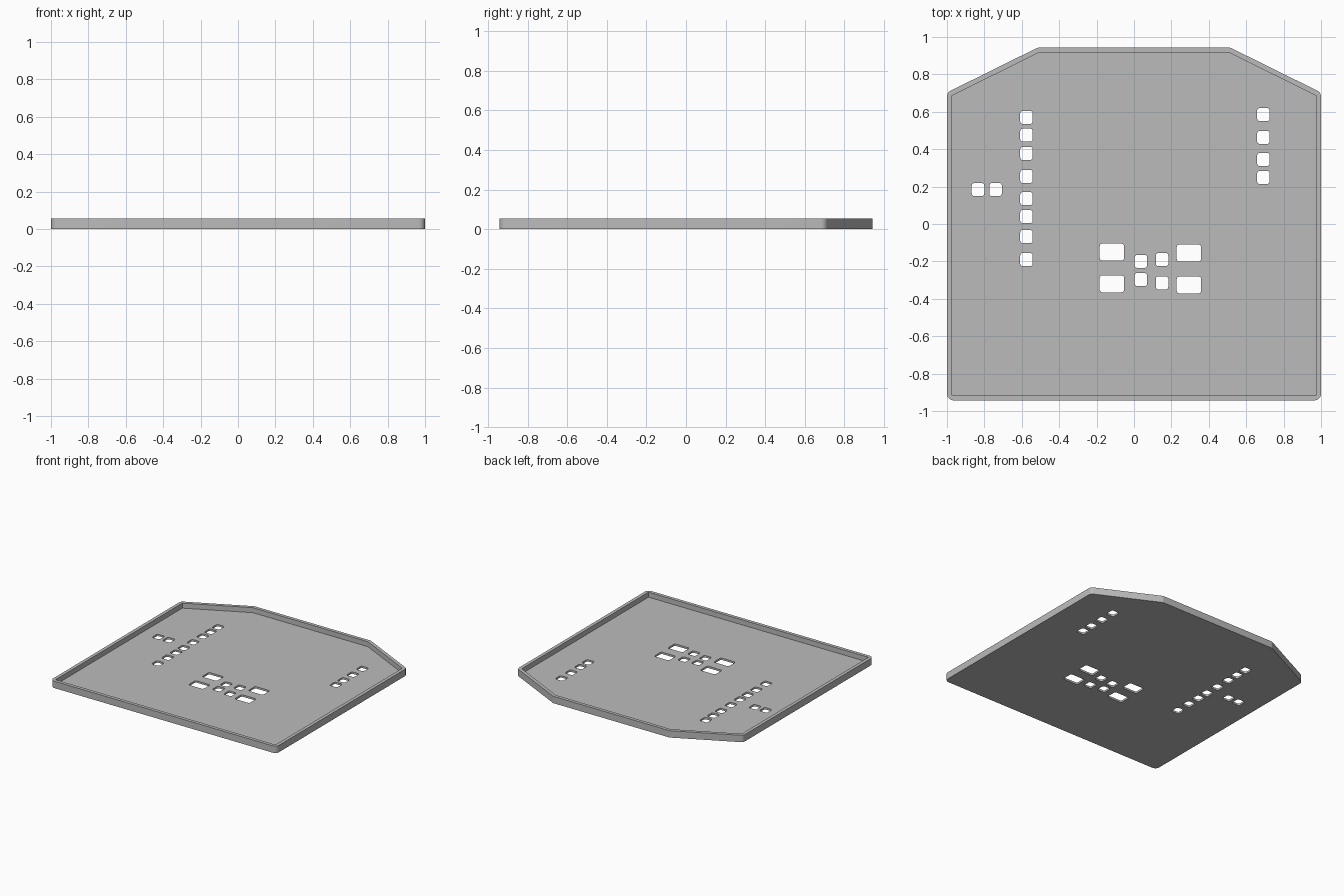
import bpy, bmesh, math
from mathutils import Vector

cube = bpy.data.objects.get("Cube")
if cube:
    bpy.data.objects.remove(cube, do_unlink=True)

HEIGHT, FLOOR, WALL = 0.055, 0.015, 0.027

grey = bpy.data.materials.new("plain grey")
grey.use_nodes = True
grey.diffuse_color = (0.5, 0.5, 0.5, 1)
grey.node_tree.nodes["Principled BSDF"].inputs["Base Color"].default_value = (0.5, 0.5, 0.5, 1)


def rounded(points, radius, steps=5):
    """Round each corner of a counter-clockwise outline with a true arc."""
    out = []
    for i, p in enumerate(points):
        a = (points[i - 1] - p).normalized()
        b = (points[(i + 1) % len(points)] - p).normalized()
        half = a.angle(b) / 2
        centre = p + (a + b).normalized() * (radius / math.sin(half))
        start = p + a * (radius / math.tan(half)) - centre
        turn = math.pi - 2 * half
        for k in range(steps + 1):
            t = turn * k / steps
            c, s = math.cos(t), math.sin(t)
            out.append(centre + Vector((start.x * c - start.y * s, start.x * s + start.y * c)))
    return out


def inset(points, d):
    """Move every side of a counter-clockwise outline inward by d."""
    out = []
    for i, p in enumerate(points):
        a = (points[i - 1] - p).normalized()
        b = (points[(i + 1) % len(points)] - p).normalized()
        out.append(p + (a + b).normalized() * (d / math.sin(a.angle(b) / 2)))
    return out


def prism(bm, outline, z0, z1):
    low = [bm.verts.new((p.x, p.y, z0)) for p in outline]
    high = [bm.verts.new((p.x, p.y, z1)) for p in outline]
    bm.faces.new(low[::-1])
    bm.faces.new(high)
    n = len(outline)
    for i in range(n):
        j = (i + 1) % n
        bm.faces.new((low[i], low[j], high[j], high[i]))


def make_object(name, bm):
    mesh = bpy.data.meshes.new(name)
    bm.to_mesh(mesh)
    bm.free()
    mesh.materials.append(grey)
    obj = bpy.data.objects.new(name, mesh)
    bpy.context.collection.objects.link(obj)
    return obj


# Tray blank: square front, chamfered back corners
right_half = [(1, -0.943), (1, 0.703), (0.515, 0.943)]
plan = [Vector(p) for p in right_half] + [Vector((-x, y)) for x, y in reversed(right_half)]
bm = bmesh.new()
prism(bm, rounded(plan, 0.035), 0, HEIGHT)
tray = make_object("tray", bm)

# Recess that leaves the raised rim
bm = bmesh.new()
prism(bm, inset(plan, WALL), FLOOR, HEIGHT + 0.1)
recess = make_object("recess_cutter", bm)

# Slots through the floor
small, large = (0.067, 0.07), (0.131, 0.09)
slots = [(-0.575, y, small) for y in (0.57, 0.475, 0.377, 0.254, 0.136, 0.04, -0.067, -0.19)]
slots += [(0.692, y, small) for y in (0.585, 0.463, 0.345, 0.249)]
slots += [(x, 0.184, small) for x in (-0.834, -0.74)]
slots += [(0.037, -0.2, small), (0.037, -0.297, small), (0.15, -0.19, small), (0.15, -0.315, small)]
slots += [(-0.118, -0.15, large), (-0.118, -0.32, large), (0.294, -0.155, large), (0.294, -0.326, large)]
bm = bmesh.new()
for x, y, (w, d) in slots:
    corners = [Vector((x + sx * w / 2, y + sy * d / 2))
               for sx, sy in ((-1, -1), (1, -1), (1, 1), (-1, 1))]
    prism(bm, rounded(corners, 0.014, 4), -0.1, HEIGHT + 0.1)
slot_cutter = make_object("slot_cutter", bm)

# Cut the tray and drop the cutters
bpy.ops.object.select_all(action='DESELECT')
bpy.context.view_layer.objects.active = tray
tray.select_set(True)
for cutter in (recess, slot_cutter):
    cutter.hide_render = True
    mod = tray.modifiers.new(cutter.name, 'BOOLEAN')
    mod.operation = 'DIFFERENCE'
    mod.solver = 'EXACT'
    mod.object = cutter
    bpy.ops.object.modifier_apply(modifier=mod.name)
    bpy.data.objects.remove(cutter, do_unlink=True)
bpy.ops.object.shade_smooth_by_angle(angle=math.radians(30))
